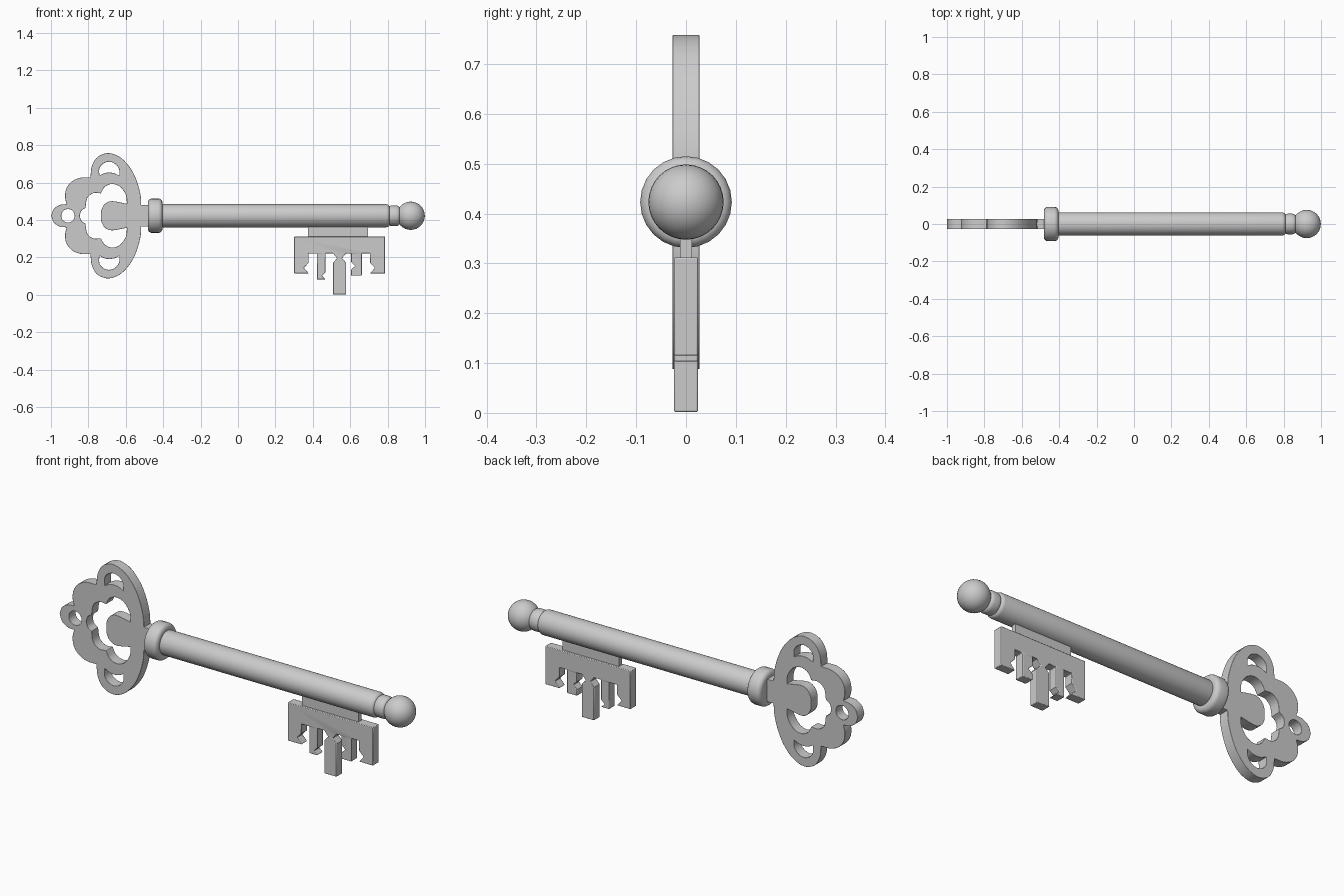
import bpy, bmesh, math
from mathutils import Vector

if "Cube" in bpy.data.objects:
    bpy.data.objects.remove(bpy.data.objects["Cube"])

AXIS_Z = 0.423  # height of the shaft axis


def finish(obj, bevel=0.0, angle=35):
    if bevel:
        m = obj.modifiers.new("edge_bevel", 'BEVEL')
        m.width, m.segments = bevel, 2
        m.limit_method, m.angle_limit = 'ANGLE', math.radians(50)
    bpy.ops.object.select_all(action='DESELECT')
    obj.select_set(True)
    bpy.context.view_layer.objects.active = obj
    bpy.ops.object.shade_smooth_by_angle(angle=math.radians(angle))
    return obj


def plate(name, loops, half, bevel):
    """Flat plate in the XZ plane from an outline plus hole loops."""
    cu = bpy.data.curves.new(name + "_outline", 'CURVE')
    cu.dimensions, cu.fill_mode, cu.extrude = '2D', 'BOTH', half
    for pts in loops:
        sp = cu.splines.new('POLY')
        sp.points.add(len(pts) - 1)
        for p, (x, z) in zip(sp.points, pts):
            p.co = (x, z, 0, 1)
        sp.use_cyclic_u = True
    tmp = bpy.data.objects.new(name + "_tmp", cu)
    bpy.context.collection.objects.link(tmp)
    dg = bpy.context.evaluated_depsgraph_get()
    me = bpy.data.meshes.new_from_object(tmp.evaluated_get(dg))
    bpy.data.objects.remove(tmp)
    bm = bmesh.new()
    bm.from_mesh(me)
    bmesh.ops.remove_doubles(bm, verts=bm.verts, dist=1e-4)
    bmesh.ops.dissolve_limit(bm, angle_limit=0.01, verts=bm.verts, edges=bm.edges)
    bmesh.ops.recalc_face_normals(bm, faces=bm.faces)
    bm.to_mesh(me)
    bm.free()
    obj = bpy.data.objects.new(name, me)
    obj.rotation_euler.x = math.pi / 2
    bpy.context.collection.objects.link(obj)
    return finish(obj, bevel)


def lathe(name, profile, seg=32):
    """Revolve (x, radius) points around the shaft axis."""
    bm = bmesh.new()
    rings = [[bm.verts.new((x, r * math.cos(a), AXIS_Z + r * math.sin(a)))
              for a in (2 * math.pi * i / seg for i in range(seg))]
             for x, r in profile]
    for a, b in zip(rings, rings[1:]):
        for i in range(seg):
            j = (i + 1) % seg
            bm.faces.new((a[i], a[j], b[j], b[i]))
    bm.faces.new(rings[0])
    bm.faces.new(rings[-1])
    bmesh.ops.recalc_face_normals(bm, faces=bm.faces)
    me = bpy.data.meshes.new(name)
    bm.to_mesh(me)
    bm.free()
    obj = bpy.data.objects.new(name, me)
    bpy.context.collection.objects.link(obj)
    return finish(obj)


def smooth(run, n=4):
    """Smooth curve through the points of one run; run ends stay sharp."""
    if len(run) < 3:
        return [Vector(p) for p in run]
    p = [Vector(q) for q in run]
    p = [2 * p[0] - p[1]] + p + [2 * p[-1] - p[-2]]
    out = []
    for a, b, c, d in zip(p, p[1:], p[2:], p[3:]):
        for i in range(n):
            t = i / n
            out.append(0.5 * (2 * b + (c - a) * t + (2 * a - 5 * b + 4 * c - d) * t * t
                              + (3 * b - a - 3 * c + d) * t ** 3))
    return out + [p[-2]]


def chain(runs):
    pts = []
    for run in runs:
        for q in smooth(run):
            if not pts or (q - pts[-1]).length > 1e-4:
                pts.append(q)
    return pts


def mirrored(runs):
    """Upper half runs, closed with their mirror image across the axis."""
    up = chain(runs + [[(x, -z) for x, z in reversed(r)] for r in reversed(runs)])
    if (up[0] - up[-1]).length < 1e-4:
        up.pop()
    return [(x, z + AXIS_Z) for x, z in up]


def circle(cx, cz, r, n=24):
    return [(cx + r * math.cos(2 * math.pi * i / n), cz + r * math.sin(2 * math.pi * i / n))
            for i in range(n)]


# Bow: scalloped handle plate with a tongue, two crescents and an eyelet
outline = mirrored([
    [(-.45, .058), (-.518, .058)],
    [(-.518, .058), (-.521, .11), (-.54, .182), (-.572, .25), (-.626, .31), (-.69, .335),
     (-.749, .316), (-.781, .267), (-.789, .205)],
    [(-.789, .205), (-.845, .203), (-.893, .18), (-.92, .14), (-.924, .095), (-.915, .062)],
    [(-.915, .062), (-.952, .058), (-.985, .036), (-.9985, 0)],
])
opening = mirrored([
    [(-.732, 0), (-.731, .028), (-.713, .062), (-.674, .078), (-.594, .064)],
    [(-.594, .064), (-.599, .11), (-.628, .153), (-.67, .170), (-.711, .156), (-.733, .12)],
    [(-.733, .12), (-.773, .121), (-.806, .095), (-.816, .042)],
    [(-.816, .042), (-.838, .026), (-.846, 0)],
])
crescent = chain([
    [(-.741, .214), (-.741, .252), (-.722, .278), (-.69, .289), (-.657, .278),
     (-.636, .25), (-.634, .214)],
    [(-.634, .214), (-.66, .227), (-.688, .231), (-.715, .227), (-.741, .214)],
])[:-1]
crescents = [[(x, AXIS_Z + s * z) for x, z in crescent] for s in (1, -1)]
plate("bow", [outline, opening, circle(-.909, AXIS_Z, .036)] + crescents, .027, .005)

# Bit: toothed plate and the thin web joining it to the shaft
teeth = [(.30, .312), (.30, .115), (.378, .115), (.352, .145), (.378, .172), (.378, .222),
         (.422, .222), (.422, .083), (.468, .083), (.448, .102), (.468, .120), (.468, .222),
         (.508, .222), (.530, .196), (.508, .172), (.508, .002), (.578, .002), (.578, .172),
         (.556, .196), (.578, .222), (.605, .222), (.605, .176), (.627, .155), (.605, .135),
         (.605, .103), (.662, .103), (.662, .222), (.706, .222), (.706, .172), (.732, .145),
         (.706, .115), (.786, .115), (.786, .312)]
plate("bit", [teeth], .024, .003)
plate("bit_web", [[(.374, .30), (.695, .30), (.695, .38), (.374, .38)]], .012, 0)


# Turned parts
def rounded(x0, x1, r, e, n=4):
    arc = [(e * math.sin(a), e * math.cos(a)) for a in (math.pi / 2 * i / n for i in range(n + 1))]
    return ([(x0 + e - s, r - e + c) for s, c in reversed(arc)]
            + [(x1 - e + s, r - e + c) for s, c in arc])


lathe("collar", rounded(-.482, -.404, .092, .022), 24)
lathe("shaft", rounded(-.42, .812, .062, .02))
lathe("neck_bead", rounded(.80, .868, .055, .022))

# Ball tip
bpy.ops.mesh.primitive_uv_sphere_add(segments=32, ring_count=16, radius=.0755,
                                     location=(.9235, 0, AXIS_Z), rotation=(0, math.pi / 2, 0))
bpy.context.object.name = "ball_tip"
finish(bpy.context.object)
